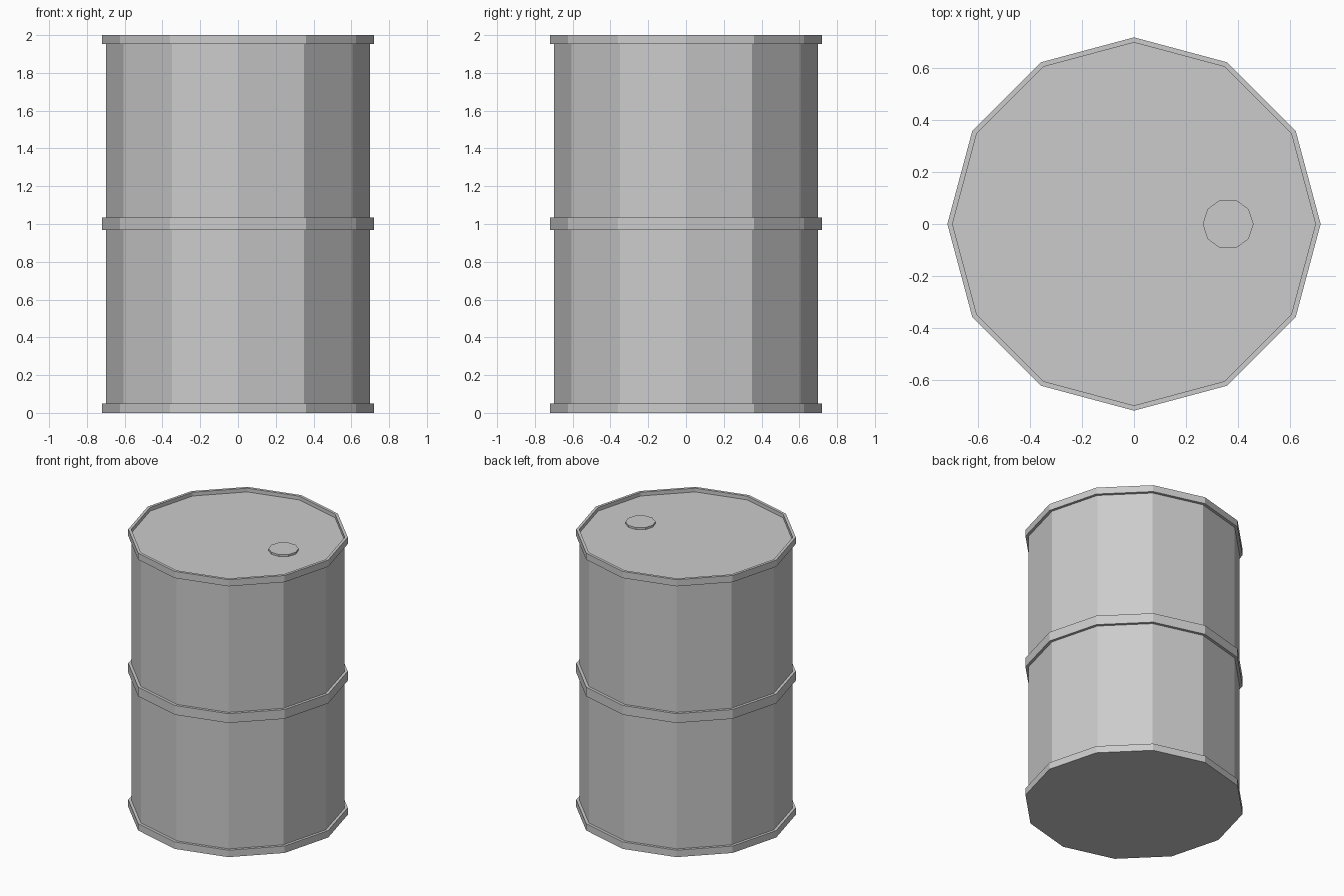
import bpy, bmesh
from math import cos, sin, tau

if "Cube" in bpy.data.objects:
    bpy.data.objects.remove(bpy.data.objects["Cube"])


def lathe(name, profile, sides, center=(0, 0)):
    """Revolve (radius, z) points, bottom to top, and cap both ends with flat faces."""
    bm = bmesh.new()
    rings = []
    for r, z in profile:
        rings.append([bm.verts.new((center[0] + r * cos(tau * i / sides),
                                    center[1] + r * sin(tau * i / sides), z))
                      for i in range(sides)])
    for low, high in zip(rings, rings[1:]):
        for i in range(sides):
            j = (i + 1) % sides
            bm.faces.new((low[i], low[j], high[j], high[i]))
    bm.faces.new(rings[0][::-1])
    bm.faces.new(rings[-1])
    mesh = bpy.data.meshes.new(name)
    bm.to_mesh(mesh)
    bm.free()
    obj = bpy.data.objects.new(name, mesh)
    bpy.context.collection.objects.link(obj)
    return obj


BODY_R, BAND_R, LID_Z = 0.70, 0.72, 1.973

# Drum shell: bottom band, wall, middle band, wall, top rim, recessed lid
lathe("drum_body", [
    (BAND_R, 0.0), (BAND_R, 0.05), (BODY_R, 0.05),
    (BODY_R, 0.967), (BAND_R, 0.967), (BAND_R, 1.034), (BODY_R, 1.034),
    (BODY_R, 1.952), (BAND_R, 1.952), (BAND_R, 2.0),
    (BODY_R, 2.0), (BODY_R, LID_Z),
], 12)

# Filler cap on the lid
lathe("filler_cap", [(0.098, LID_Z - 0.01), (0.098, LID_Z + 0.014)], 10, (0.363, 0))
